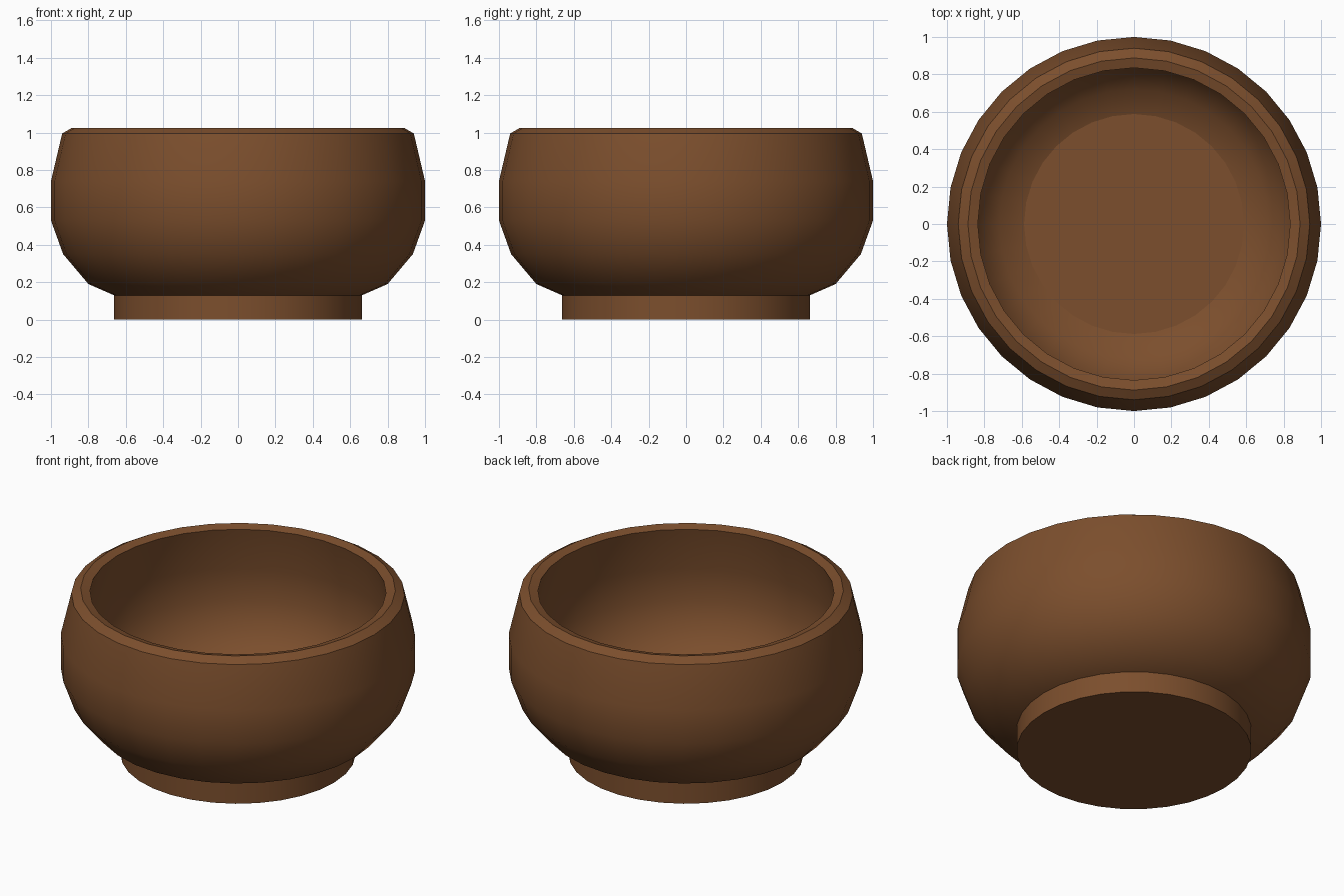
import bpy, bmesh, math

if "Cube" in bpy.data.objects:
    bpy.data.objects.remove(bpy.data.objects["Cube"])

SIDES = 32

# Cross-section (radius, height): foot, outer wall, rim, inner wall, floor
profile = [
    (0.663, 0.0), (0.663, 0.13),
    (0.80, 0.19), (0.935, 0.35), (1.0, 0.53), (1.0, 0.74), (0.94, 0.995),
    (0.888, 1.025), (0.835, 1.01),
    (0.89, 0.74), (0.89, 0.54), (0.835, 0.38), (0.72, 0.25), (0.588, 0.20),
]

bm = bmesh.new()
rings = [[bm.verts.new((r * math.cos(2 * math.pi * i / SIDES),
                        r * math.sin(2 * math.pi * i / SIDES), z))
          for i in range(SIDES)] for r, z in profile]

# Walls
for a, b in zip(rings, rings[1:]):
    for i in range(SIDES):
        j = (i + 1) % SIDES
        bm.faces.new((a[i], a[j], b[j], b[i]))

# Underside and inner floor, both with crisp borders
for cap in (bm.faces.new(rings[0][::-1]), bm.faces.new(rings[-1])):
    for edge in cap.edges:
        edge.smooth = False
bmesh.ops.recalc_face_normals(bm, faces=bm.faces)

mesh = bpy.data.meshes.new("bowl")
bm.to_mesh(mesh)
bm.free()
bowl = bpy.data.objects.new("bowl", mesh)
bpy.context.collection.objects.link(bowl)

# Brown wood
wood = bpy.data.materials.new("brown_wood")
wood.diffuse_color = (0.20, 0.077, 0.026, 1)
wood.use_nodes = True
wood.node_tree.nodes["Principled BSDF"].inputs["Base Color"].default_value = wood.diffuse_color
mesh.materials.append(wood)

bpy.context.view_layer.objects.active = bowl
bowl.select_set(True)
bpy.ops.object.shade_smooth_by_angle(angle=math.radians(30), keep_sharp_edges=True)
